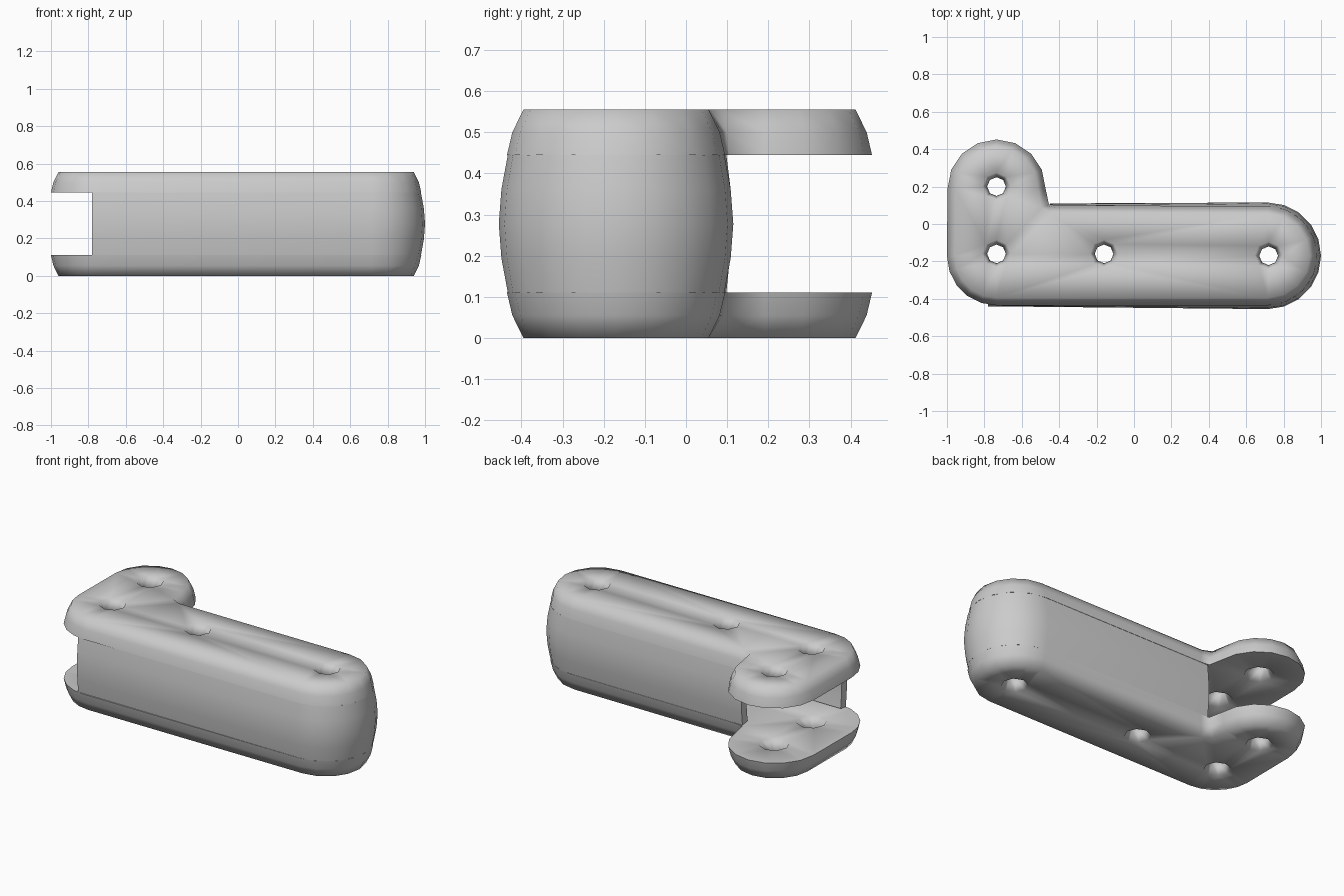
import bpy, bmesh
from math import sin, cos, pi, radians

if "Cube" in bpy.data.objects:
    bpy.data.objects.remove(bpy.data.objects["Cube"])

HEIGHT, PLATE = 0.555, 0.11
CY = -0.17                                   # centre line of the long arm
HOLES = [(-0.735, 0.2), (-0.735, -0.16), (-0.16, -0.16), (0.72, -0.17)]


def arc(cx, cy, r, a0, a1, n):
    return [(cx + r * cos(radians(a0 + (a1 - a0) * i / n)),
             cy + r * sin(radians(a0 + (a1 - a0) * i / n))) for i in range(n + 1)]


def outline(d):
    """L-shaped plate outline, inset by d."""
    pts = arc(0.715, CY, 0.265 - d, -90, 90, 8)
    pts += [(-0.40 - d, 0.1 - d), (-0.455 - d, 0.105 - d * 0.5)]
    pts += arc(-0.735, 0.19, 0.262 - d, 0, 180, 8)
    pts += arc(-0.735, CY, 0.265 - d, 180, 270, 5)
    return pts


def circle(c, r):
    return [(c[0] + r * cos(2 * pi * i / 8), c[1] + r * sin(2 * pi * i / 8))
            for i in range(8)]


def finish(name, bm):
    me = bpy.data.meshes.new(name)
    bm.to_mesh(me)
    bm.free()
    ob = bpy.data.objects.new(name, me)
    bpy.context.collection.objects.link(ob)
    return ob


def make_plate(name, outer_z, inner_z):
    bm = bmesh.new()
    mid_z = (outer_z + inner_z) / 2

    def skin(rings):
        """Join stacked rings, return the first and last ring's vertices."""
        rows = [[bm.verts.new((x, y, z)) for x, y in pts] for pts, z in rings]
        n = len(rows[0])
        for a, b in zip(rows, rows[1:]):
            for i in range(n):
                j = (i + 1) % n
                bm.faces.new((a[i], a[j], b[j], b[i]))
        return rows[0], rows[-1]

    # rounded rim and waisted holes
    walls = [skin([(outline(0.04), outer_z), (outline(0.013), mid_z),
                   (outline(0.0), inner_z)])]
    for c in HOLES:
        walls.append(skin([(circle(c, 0.075), outer_z), (circle(c, 0.05), mid_z),
                           (circle(c, 0.085), inner_z)]))
    # flat faces around the holes
    for side in (0, 1):
        edges = []
        for w in walls:
            ring = w[side]
            edges += [bm.edges.get((ring[i - 1], ring[i])) for i in range(len(ring))]
        bmesh.ops.triangle_fill(bm, use_beauty=True, use_dissolve=False, edges=edges)
    bmesh.ops.recalc_face_normals(bm, faces=bm.faces[:])
    for f in bm.faces:
        f.smooth = True
    # crisp edge only where the plate meets the inner face
    rim = walls[0][1]
    for i in range(len(rim)):
        bm.edges.get((rim[i - 1], rim[i])).smooth = False
    return finish(name, bm)


def make_channel():
    """U-shaped wall between the plates, barrelled round the right end."""
    bm = bmesh.new()
    rows = []
    for k in range(5):
        z = PLATE + (HEIGHT - 2 * PLATE) * k / 4
        b = sin(pi * k / 4)
        r_end = 0.263 + 0.022 * b
        y_off = 0.258 + 0.012 * b
        pts = [(-0.78, CY - y_off)]
        pts += arc(0.715, CY, r_end, -90, 90, 10)
        pts += [(-0.45, CY + y_off + 0.01)]
        rows.append([bm.verts.new((x, y, z)) for x, y in pts])
    for a, b in zip(rows, rows[1:]):
        for i in range(len(a) - 1):
            bm.faces.new((a[i], a[i + 1], b[i + 1], b[i]))
    ob = finish("channel_wall", bm)
    mod = ob.modifiers.new("thickness", 'SOLIDIFY')
    mod.thickness, mod.offset = 0.05, -1
    bpy.context.view_layer.objects.active = ob
    ob.select_set(True)
    bpy.ops.object.modifier_apply(modifier=mod.name)
    bpy.ops.object.shade_smooth_by_angle(angle=radians(40))


make_plate("bottom_plate", 0.0, PLATE)
make_plate("top_plate", HEIGHT, HEIGHT - PLATE)
make_channel()
